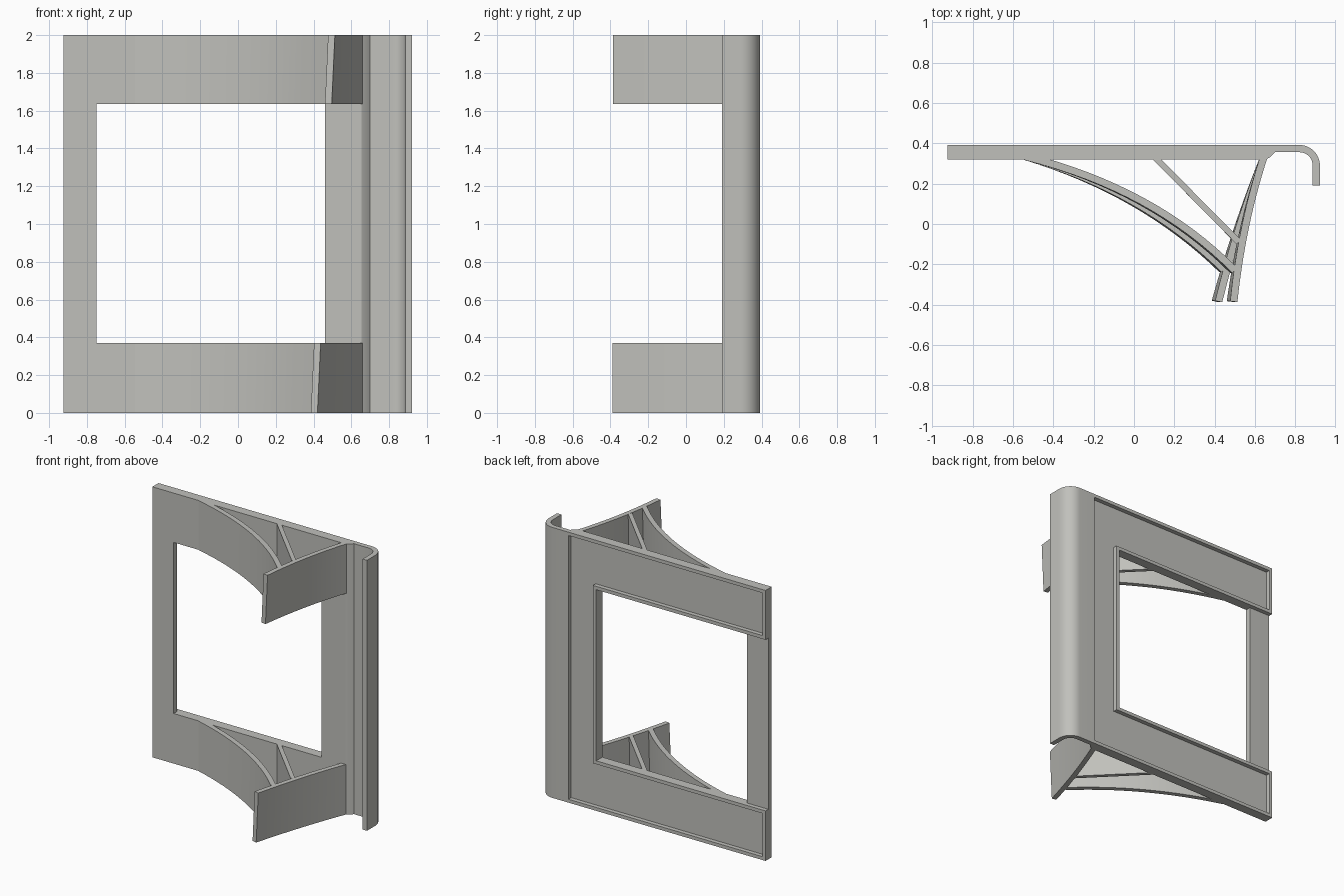
import bpy, bmesh, math
from mathutils import Vector

if "Cube" in bpy.data.objects:
    bpy.data.objects.remove(bpy.data.objects["Cube"])

grey = bpy.data.materials.new("warm grey")
grey.diffuse_color = (0.53, 0.53, 0.50, 1)
grey.use_nodes = True
grey.node_tree.nodes["Principled BSDF"].inputs["Base Color"].default_value = grey.diffuse_color


def finish(name, bm):
    bmesh.ops.recalc_face_normals(bm, faces=bm.faces)
    mesh = bpy.data.meshes.new(name)
    bm.to_mesh(mesh)
    bm.free()
    mesh.materials.append(grey)
    ob = bpy.data.objects.new(name, mesh)
    bpy.context.collection.objects.link(ob)
    return ob


def smooth(ob):
    bpy.ops.object.select_all(action='DESELECT')
    ob.select_set(True)
    bpy.context.view_layer.objects.active = ob
    bpy.ops.object.shade_smooth_by_angle(angle=math.radians(25))


def loft(name, low, high, z0, z1):
    """Solid between two matching outlines at two heights."""
    bm = bmesh.new()
    a = [bm.verts.new((x, y, z0)) for x, y in low]
    b = [bm.verts.new((x, y, z1)) for x, y in high]
    n = len(a)
    for i in range(n):
        j = (i + 1) % n
        bm.faces.new((a[i], a[j], b[j], b[i]))
    bm.faces.new(a)
    bm.faces.new(b)
    return finish(name, bm)


def cut(ob, x0, x1, y0, y1, z0, z1):
    outline = [(x0, y0), (x1, y0), (x1, y1), (x0, y1)]
    cutter = loft("cutter", outline, outline, z0, z1)
    cutter.hide_render = True
    mod = ob.modifiers.new("cut", 'BOOLEAN')
    mod.operation, mod.solver, mod.object = 'DIFFERENCE', 'EXACT', cutter
    bpy.context.view_layer.objects.active = ob
    bpy.ops.object.modifier_apply(modifier=mod.name)
    bpy.data.objects.remove(cutter)


def band(p0, p1, p2, width, steps):
    """Outline of a strip of constant width along a quadratic curve."""
    p0, p1, p2 = Vector(p0), Vector(p1), Vector(p2)
    left, right = [], []
    for i in range(steps + 1):
        t = i / steps
        p = p0 * (1 - t) ** 2 + p1 * 2 * t * (1 - t) + p2 * t * t
        d = ((p1 - p0) * (1 - t) + (p2 - p1) * t).normalized()
        n = Vector((-d.y, d.x)) * width / 2
        left.append(p + n)
        right.append(p - n)
    return left + right[::-1]


def arc(r, a0, a1, steps=12):
    return [(0.82 + r * math.cos(math.radians(a0 + (a1 - a0) * i / steps)),
             0.29 + r * math.sin(math.radians(a0 + (a1 - a0) * i / steps)))
            for i in range(steps + 1)]


# Frame plate with its rolled hook edge
profile = ([(-0.925, 0.32), (0.655, 0.32), (0.675, 0.332), (0.70, 0.356)]
           + arc(0.066, 90, 0) + [(0.886, 0.19), (0.922, 0.19)]
           + arc(0.102, 0, 90) + [(-0.925, 0.392)])
frame = loft("frame", profile, profile, 0, 2)
cut(frame, -0.75, 0.46, 0.2, 0.5, 0.37, 1.635)        # window
cut(frame, -1.0, -0.70, 0.36, 0.5, 0.37, 1.635)       # thin stile
cut(frame, -0.90, 0.687, 0.36, 0.5, 1.66, 1.975)      # top rail recess
cut(frame, -0.90, 0.687, 0.36, 0.5, 0.025, 0.345)     # bottom rail recess
cut(frame, 0.487, 0.687, 0.36, 0.5, 0.30, 1.70)       # hinge-side recess
smooth(frame)


def mix(a, b, z):
    return [u + (v - u) * z / 2 for u, v in zip(a, b)]


# Bracket parts: three curve points at z = 0, the same at z = 2, width, steps
parts = {
    "leg": ([(0.645, 0.335), (0.51, 0.0), (0.403, -0.385)],
            [(0.645, 0.335), (0.535, 0.0), (0.495, -0.385)], 0.036, 14),
    "arched_brace": ([(-0.54, 0.335), (0.04, 0.16), (0.435, -0.225)],
                     [(-0.54, 0.335), (0.10, 0.175), (0.50, -0.23)], 0.036, 16),
    "strut": ([(0.10, 0.335), (0.29, 0.14), (0.485, -0.055)],
              [(0.10, 0.335), (0.31, 0.125), (0.52, -0.09)], 0.03, 1),
}
for level, z0, z1 in (("lower", 0, 0.37), ("upper", 1.635, 2)):
    for name, (low, high, width, steps) in parts.items():
        ends = [band(*[mix(a, b, z) for a, b in zip(low, high)], width, steps)
                for z in (z0, z1)]
        for outline in ends:                     # trim the root and the tip
            for p in outline:
                p.y = max(p.y, -0.388)
                p.y = min(p.y, 0.345)
        smooth(loft(level + "_" + name, ends[0], ends[1], z0, z1))
